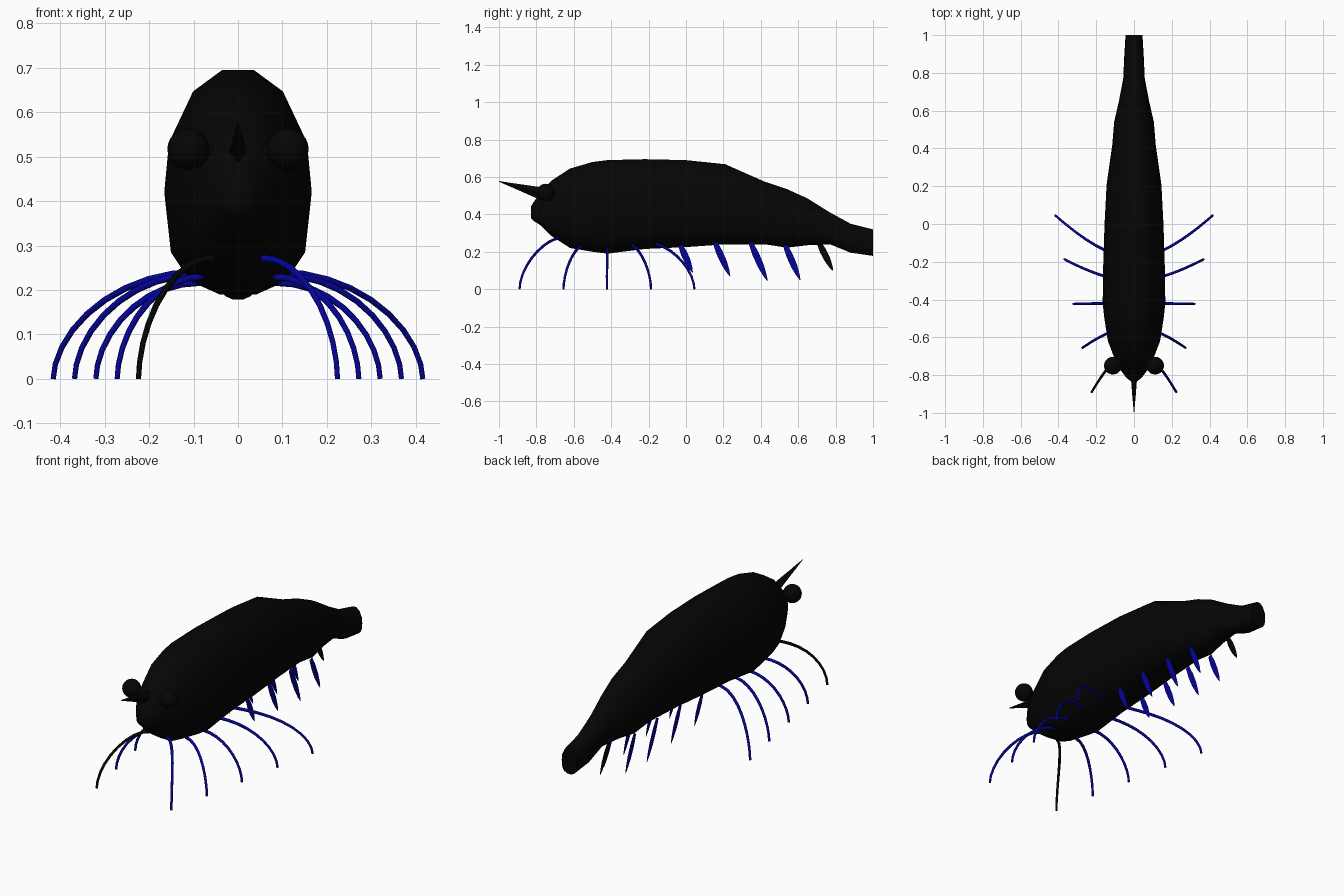
import bpy, bmesh, math
from mathutils import Vector

if "Cube" in bpy.data.objects:
    bpy.data.objects.remove(bpy.data.objects["Cube"], do_unlink=True)


def material(name, rgb):
    m = bpy.data.materials.new(name)
    m.use_nodes = True
    m.diffuse_color = (*rgb, 1)
    m.node_tree.nodes["Principled BSDF"].inputs["Base Color"].default_value = (*rgb, 1)
    return m


black = material("shell black", (0.0015, 0.0015, 0.0015))
blue = material("limb blue", (0.001, 0.001, 0.31))


def finish(name, bm, mat, smooth=True):
    me = bpy.data.meshes.new(name)
    bm.to_mesh(me)
    bm.free()
    ob = bpy.data.objects.new(name, me)
    bpy.context.collection.objects.link(ob)
    me.materials.append(mat)
    if smooth:
        bpy.ops.object.select_all(action="DESELECT")
        ob.select_set(True)
        bpy.context.view_layer.objects.active = ob
        bpy.ops.object.shade_smooth_by_angle(angle=math.radians(50))


def loft(name, rings, mat):
    """Skin a list of equal-length point rings and cap both ends."""
    bm = bmesh.new()
    loops = [[bm.verts.new(p) for p in ring] for ring in rings]
    n = len(loops[0])
    for a, b in zip(loops, loops[1:]):
        for i in range(n):
            j = (i + 1) % n
            bm.faces.new((a[i], a[j], b[j], b[i]))
    bm.faces.new(loops[0])
    bm.faces.new(loops[-1])
    bmesh.ops.recalc_face_normals(bm, faces=bm.faces)
    finish(name, bm, mat)


def tube(name, path, r_start, r_end, mat, sides=8):
    path = [Vector(p) for p in path]
    last = len(path) - 1
    rings = []
    for i, p in enumerate(path):
        d = path[min(i + 1, last)] - path[max(i - 1, 0)]
        u = d.cross(Vector((0.3, 1, 0.2))).normalized()
        v = d.cross(u).normalized()
        r = r_start + (r_end - r_start) * i / last
        angles = [math.tau * k / sides for k in range(sides)]
        rings.append([p + r * (u * math.cos(a) + v * math.sin(a)) for a in angles])
    loft(name, rings, mat)


# Body: one half cross-section, mirrored and scaled along the back and belly lines
half = [(0.22, 1), (0.62, 0.8), (0.94, 0.34), (1, -0.08), (0.91, -0.62), (0.65, -0.88), (0.25, -1)]
section = half + [(-x, z) for x, z in reversed(half)]
stations = [  # y, top, bottom, half width
    (-0.83, 0.44, 0.38, 0.02), (-0.815, 0.465, 0.365, 0.04), (-0.775, 0.52, 0.34, 0.07),
    (-0.72, 0.58, 0.285, 0.1), (-0.62, 0.645, 0.22, 0.138), (-0.5, 0.68, 0.2, 0.157),
    (-0.42, 0.69, 0.19, 0.166), (-0.22, 0.695, 0.215, 0.163), (0, 0.69, 0.225, 0.156),
    (0.21, 0.668, 0.24, 0.145), (0.42, 0.575, 0.24, 0.115), (0.54, 0.535, 0.222, 0.105),
    (0.65, 0.485, 0.235, 0.08), (0.77, 0.41, 0.24, 0.057), (0.88, 0.35, 0.195, 0.052),
    (1, 0.32, 0.178, 0.045)]
loft("body", [[(x * w, y, (t + b) / 2 + z * (t - b) / 2) for x, z in section]
              for y, t, b, w in stations], black)

# Head spike: narrow diamond section tapering forward and up
loft("head_spike", [[(0, y, z + h), (w, y, z), (0, y, z - h), (-w, y, z)]
                    for y, z, h, w in [(-0.999, 0.576, 0.002, 0.001), (-0.9, 0.547, 0.016, 0.01),
                                       (-0.78, 0.512, 0.034, 0.019), (-0.66, 0.49, 0.03, 0.018)]],
     black)

# Leg pairs: root x, y, z and foot x, y
legs = [(0.055, -0.685, 0.272, 0.224, -0.89), (0.08, -0.56, 0.23, 0.272, -0.655),
        (0.085, -0.42, 0.217, 0.32, -0.423), (0.09, -0.29, 0.235, 0.368, -0.187),
        (0.09, -0.16, 0.24, 0.416, 0.045)]
# Swimming blades: x, root y, root z, tip y, tip z
blades = [(0.075, -0.03, 0.235, 0.035, 0.09), (0.075, 0.155, 0.25, 0.235, 0.07),
          (0.07, 0.345, 0.25, 0.435, 0.045), (0.065, 0.53, 0.235, 0.61, 0.05)]
rear_blade = (0.035, 0.71, 0.25, 0.785, 0.1)


def blade(name, x, y, z, ty, tz, mat):
    """Thin leaf shape hanging under the tail."""
    bm = bmesh.new()
    root, tip = Vector((x, y, z)), Vector((x, ty, tz))
    d = tip - root
    across = Vector((0, -d.z, d.y)).normalized()
    shape = [(0, 0.012), (0.3, 0.018), (0.6, 0.017), (0.85, 0.01), (1, 0.002)]
    outline = [(t, w) for t, w in shape] + [(t, -w) for t, w in reversed(shape)]
    bm.faces.new([bm.verts.new(root + d * t + across * w) for t, w in outline])
    finish(name, bm, mat, smooth=False)


for side, s in (("left", 1), ("right", -1)):
    # Eye and its stalk
    bm = bmesh.new()
    bmesh.ops.create_uvsphere(bm, u_segments=20, v_segments=12, radius=0.047)
    bmesh.ops.translate(bm, verts=bm.verts, vec=(s * 0.112, -0.75, 0.517))
    finish(side + "_eye", bm, black)
    tube(side + "_eye_stalk", [(s * 0.04, -0.72, 0.505), (s * 0.1, -0.75, 0.515)],
         0.02, 0.02, black)

    # Walking legs: arcs from the belly to the ground, sweeping as they drop
    for n, (x, y, z, fx, fy) in enumerate(legs):
        arc = [math.pi / 2 * k / 9 for k in range(10)]
        path = [(s * (x + (fx - x) * math.sin(t)), y + (fy - y) * math.sin(t) ** 1.4,
                 z * max(math.cos(t), 0) ** 1.13) for t in arc]
        tube(f"{side}_leg_{n + 1}", path, 0.008, 0.006, black if s < 0 and n == 0 else blue)

    for n, (x, *rest) in enumerate(blades):
        blade(f"{side}_blade_{n + 1}", s * x, *rest, blue)

# The rearmost blade is single and dark
blade("rear_blade", -rear_blade[0], *rear_blade[1:], black)
